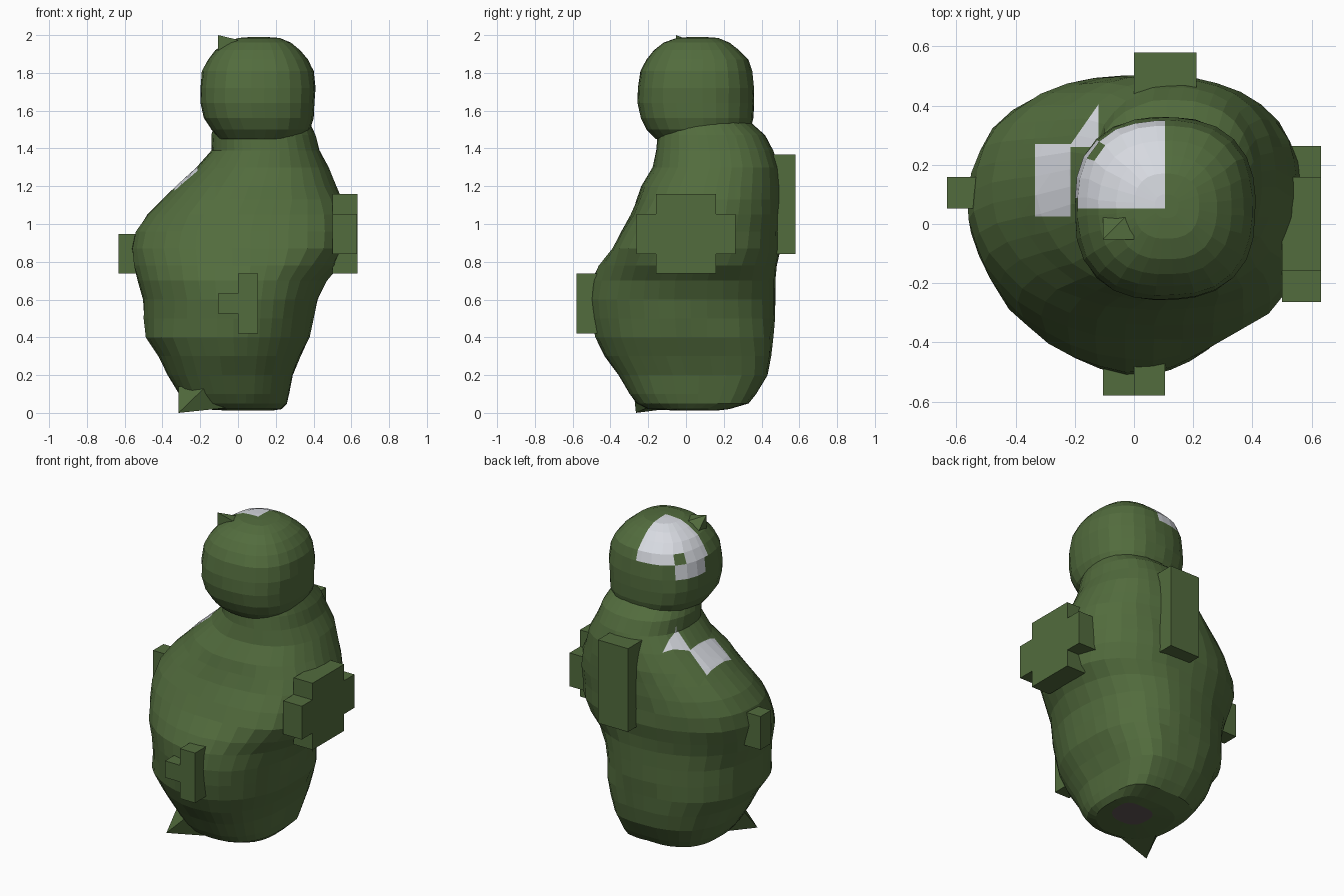
import bpy, bmesh, math, random
from mathutils import Vector

random.seed(4)
cube = bpy.data.objects.get("Cube")
if cube:
    bpy.data.objects.remove(cube, do_unlink=True)


def material(name, rgb):
    mat = bpy.data.materials.new(name)
    mat.use_nodes = True
    mat.diffuse_color = (*rgb, 1)
    mat.node_tree.nodes["Principled BSDF"].inputs["Base Color"].default_value = (*rgb, 1)
    return mat


MATERIALS = [
    material("moss_green", (0.085, 0.15, 0.047)),
    material("pale_grey", (0.68, 0.70, 0.75)),
    material("dark_brown", (0.12, 0.092, 0.092)),
]
GREEN, GREY, BROWN = range(len(MATERIALS))


def finish(name, bm, rule=None):
    """Turn a bmesh into a flat-shaded object, colouring faces by a rule."""
    bmesh.ops.recalc_face_normals(bm, faces=bm.faces)
    if rule:
        for face in bm.faces:
            face.material_index = rule(face.calc_center_median())
    mesh = bpy.data.meshes.new(name)
    bm.to_mesh(mesh)
    bm.free()
    for mat in MATERIALS:
        mesh.materials.append(mat)
    obj = bpy.data.objects.new(name, mesh)
    bpy.context.collection.objects.link(obj)
    return obj


def loft(levels, segments, squareness):
    """Stack rounded rings: height, left, right, front, back, front corner squareness."""
    bm = bmesh.new()
    rings = []
    for z, x0, x1, y0, y1, corner in levels:
        ring = []
        cx, cy = max((x0 + x1) / 2, 0.02), (y0 + y1) / 2
        for i in range(segments):
            a = math.tau * (i + 0.5) / segments
            c, s = math.cos(a), math.sin(a)
            power = squareness(z, corner, c > 0, s > 0)
            r = (abs(c) ** power + abs(s) ** power) ** (-1 / power)
            r *= 1 + random.uniform(-0.008, 0.008)
            rx = x1 - cx if c > 0 else cx - x0
            ring.append(bm.verts.new((cx + r * c * rx, cy + r * s * (y1 - cy), z)))
        rings.append(ring)
    for lower, upper in zip(rings, rings[1:]):
        for i in range(segments):
            j = (i + 1) % segments
            bm.faces.new((lower[i], lower[j], upper[j], upper[i]))
    bm.faces.new(rings[0])
    bm.faces.new(rings[-1])
    return bm


def hull(name, points):
    bm = bmesh.new()
    for p in points:
        bm.verts.new(p)
    bmesh.ops.convex_hull(bm, input=bm.verts)
    return finish(name, bm)


def block(name, xs, ys, zs):
    return hull(name, [(x, y, z) for x in xs for y in ys for z in zs])


def cut(bm, lines, above):
    """Cut the faces higher than a level along upright planes."""
    for point, normal in lines:
        faces = [f for f in bm.faces if f.calc_center_median().z > above]
        edges = {e for f in faces for e in f.edges}
        verts = {v for f in faces for v in f.verts}
        bmesh.ops.bisect_plane(bm, geom=[*verts, *edges, *faces], plane_co=point, plane_no=normal)


def within(c, lines):
    return all((c - p).dot(n) > 0 for p, n in lines)


X, Y = Vector((1, 0, 0)), Vector((0, 1, 0))


def body_squareness(z, corner, left, back):
    low = max(0, 0.5 - z)
    if back:
        return 2.4 + 4 * low if left and z < 1.1 else 2.3 + low
    if left:
        return corner
    return 1.85 + 2 * low if z < 0.8 else 2


# Lumpy body with a belly at the front and one high, square shoulder
body = loft([
    (0.012, -0.05, 0.18, -0.05, 0.16, 2),
    (0.02, -0.20, 0.23, -0.20, 0.23, 2),
    (0.05, -0.27, 0.26, -0.26, 0.33, 2.3),
    (0.1, -0.31, 0.27, -0.30, 0.37, 2.3),
    (0.2, -0.37, 0.29, -0.36, 0.43, 2.2),
    (0.3, -0.42, 0.33, -0.43, 0.45, 2.1),
    (0.4, -0.49, 0.38, -0.48, 0.46, 2),
    (0.5, -0.50, 0.40, -0.50, 0.47, 2),
    (0.6, -0.50, 0.42, -0.51, 0.47, 2),
    (0.7, -0.53, 0.47, -0.50, 0.47, 1.9),
    (0.78, -0.55, 0.54, -0.46, 0.48, 2.1),
    (0.87, -0.56, 0.56, -0.39, 0.50, 3.1),
    (0.96, -0.54, 0.56, -0.34, 0.50, 3.4),
    (1.05, -0.48, 0.56, -0.29, 0.50, 3),
    (1.13, -0.40, 0.55, -0.26, 0.50, 2.5),
    (1.2, -0.33, 0.52, -0.24, 0.50, 2.3),
    (1.3, -0.22, 0.48, -0.18, 0.49, 2.2),
    (1.39, -0.14, 0.43, -0.16, 0.46, 2.4),
    (1.47, -0.14, 0.41, -0.15, 0.42, 2.4),
    (1.54, -0.12, 0.38, -0.13, 0.34, 2.4),
], 36, body_squareness)

# Two pale patches on the slope behind the low shoulder
side_patch = [(X * -0.335, X), (X * -0.215, -X), (Y * 0.025, Y), (Y * 0.27, -Y)]
corner = Vector((-0.22, 0.26, 0))
rear_patch = [(corner, Y), (X * -0.12, -X), (corner, Vector((0.82, -0.57, 0)))]
cut(body, side_patch + rear_patch, 1.1)


def body_rule(c):
    if c.z < 0.014:
        return BROWN
    slope = 1.1 < c.z < 1.42
    return GREY if slope and (within(c, side_patch) or within(c, rear_patch)) else GREEN


finish("body", body, body_rule)

# Round head, cut along the straight edges of its pale patch
head = loft([
    (1.45, -0.10, 0.33, -0.16, 0.30, 2.5),
    (1.50, -0.14, 0.38, -0.21, 0.34, 2.5),
    (1.56, -0.18, 0.40, -0.24, 0.355, 2.5),
    (1.64, -0.20, 0.405, -0.255, 0.36, 2.5),
    (1.72, -0.20, 0.41, -0.255, 0.36, 2.5),
    (1.81, -0.19, 0.40, -0.24, 0.35, 2.5),
    (1.87, -0.16, 0.37, -0.21, 0.33, 2.5),
    (1.92, -0.12, 0.33, -0.17, 0.28, 2.5),
    (1.96, -0.06, 0.28, -0.12, 0.23, 2.5),
    (1.985, 0.0, 0.22, -0.05, 0.17, 2.5),
    (1.99, 0.07, 0.15, 0.02, 0.10, 2.5),
], 28, lambda z, corner, left, back: corner)
crown_patch = [(X * 0.105, -X), (Y * 0.053, Y)]
cut(head, crown_patch, 1.7)


def head_rule(c):
    hole = abs(c.x + 0.11) < 0.03 and abs(c.y - 0.22) < 0.05 and c.z < 1.88
    tab = c.z > 1.73 and c.x < -0.1 and 0.12 < c.y < 0.28
    pale = within(c, crown_patch) and (c.z > 1.81 or tab) and not hole
    return GREY if pale else GREEN


finish("head", head, head_rule)

# Square knobs on each side
U = 2 / 19
block("front_knob", (0, U), (-5.5 * U, -0.44), (4 * U, 7 * U))
block("front_knob_arm", (-U, 0.01), (-5.5 * U, -0.44), (5 * U, 6 * U))
block("back_knob", (0, 2 * U), (0.43, 5.5 * U), (8 * U, 13 * U))
block("right_knob", (-6 * U, -0.51), (U / 2, 1.5 * U), (7 * U, 9 * U))
block("left_knob", (0.5, 6 * U), (-1.5 * U, 1.5 * U), (7 * U, 11 * U))
block("left_knob_arms", (0.5, 6 * U - 0.001), (-2.5 * U, 2.5 * U), (8 * U, 10 * U))

# Pointed corners at the foot and on the crown
hull("foot_point", [(-0.315, -0.265, 0), (-0.315, -0.14, 0.14), (-0.17, -0.28, 0.14),
                    (-0.03, -0.2, 0.03), (-0.2, -0.03, 0.03)])
hull("crown_point", [(-U, -U / 2, 2), (-U, -U / 2, 1.9), (0, -U / 2, 1.975),
                     (0, U / 2, 1.96), (-U, U / 2, 1.9)])
